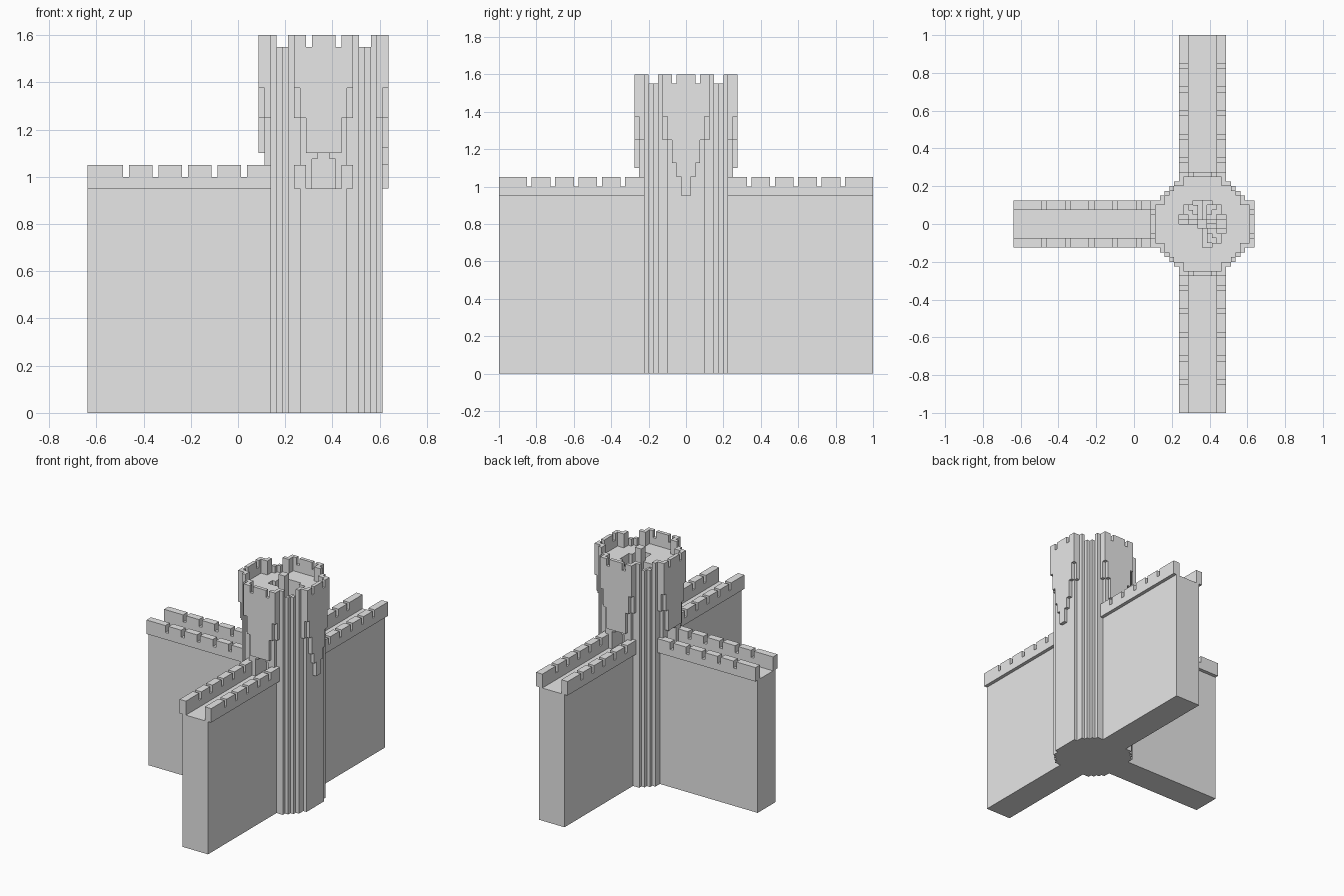
import bpy
import bmesh
import math

U = 0.025                # size of one block
CENTRE = 0.3625          # tower axis on x
SHAFT = [10, 10, 10, 10, 9, 9, 8, 7, 6, 4]       # half widths of stepped discs
CROWN = [11] * 5 + [9, 8, 7, 6, 5, 5]
CROWN_INNER = [10, 10, 10, 10, 8, 8, 7, 6, 4, 4]
WELL = [5, 5, 4, 4, 2]

if "Cube" in bpy.data.objects:
    bpy.data.objects.remove(bpy.data.objects["Cube"])

stone = bpy.data.materials.new("stone_grey")
stone.use_nodes = True
stone.diffuse_color = (0.8, 0.8, 0.8, 1)
stone.node_tree.nodes["Principled BSDF"].inputs["Base Color"].default_value = (0.8, 0.8, 0.8, 1)


def finish(bm, name):
    """Turn block units into an object standing on the tower axis."""
    bmesh.ops.recalc_face_normals(bm, faces=bm.faces)
    for v in bm.verts:
        v.co = v.co * U
        v.co.x += CENTRE
    mesh = bpy.data.meshes.new(name)
    bm.to_mesh(mesh)
    bm.free()
    mesh.materials.append(stone)
    obj = bpy.data.objects.new(name, mesh)
    bpy.context.collection.objects.link(obj)
    return obj


def add_box(bm, x, y, z, turns=0):
    """Box from three ranges, turned by quarter turns about the axis."""
    verts = bmesh.ops.create_cube(bm, size=1)["verts"]
    for v in verts:
        px, py, pz = (r[0] + (c + 0.5) * (r[1] - r[0]) for r, c in zip((x, y, z), v.co))
        for _ in range(turns):
            px, py = -py, px
        v.co = (px, py, pz)


def stepped_disc(name, half, z0, z1):
    """Prism with a blocky round outline."""
    quarter = []
    for k in range(1, len(half)):
        if half[k] != half[k - 1]:
            quarter += [(k, half[k - 1]), (k, half[k])]
    quarter.append((len(half), half[-1]))
    outline = []
    for _ in range(4):
        outline += quarter
        quarter = [(y, -x) for x, y in quarter]
    bm = bmesh.new()
    face = bm.faces.new([bm.verts.new((x, y, z0)) for x, y in outline])
    top = bmesh.ops.extrude_face_region(bm, geom=[face])["geom"]
    for v in top:
        if isinstance(v, bmesh.types.BMVert):
            v.co.z = z1
    return finish(bm, name)


def cut(target, cutter):
    """Subtract the cutter and remove it."""
    cutter.hide_render = True
    mod = target.modifiers.new("cut", 'BOOLEAN')
    mod.operation = 'DIFFERENCE'
    mod.solver = 'EXACT'
    mod.object = cutter
    bpy.context.view_layer.objects.active = target
    bpy.ops.object.modifier_apply(modifier=mod.name)
    bpy.data.objects.remove(cutter)


def box_cutter(*args):
    bm = bmesh.new()
    add_box(bm, *args)
    return finish(bm, "cutter")


# Tower shaft with a stair well and three doorways
shaft = stepped_disc("tower_shaft", SHAFT, 0, 60)
cut(shaft, stepped_disc("well_cutter", WELL, 38, 70))
WALL_TURNS = (1, 2, 3)
for t in WALL_TURNS:
    cut(shaft, box_cutter((3, 14), (-2, 2), (38, 43), t))
    cut(shaft, box_cutter((3, 14), (-1, 1), (42, 44), t))

# Crenellated crown
crown = stepped_disc("tower_parapet", CROWN, 60, 64)
cut(crown, stepped_disc("crown_cutter", CROWN_INNER, 55, 70))
for a in (-7, -3, 2, 6):
    cut(crown, box_cutter((a, a + 1), (-15, 15), (62, 70)))
    cut(crown, box_cutter((-15, 15), (a, a + 1), (62, 70)))

# Flared corbels on the four sides, pointed on the side without a wall
for t in range(4):
    bm = bmesh.new()
    add_box(bm, (8, 11), (-5, 5), (55, 60), t)
    add_box(bm, (8, 10), (-5, 5), (50, 55), t)
    add_box(bm, (10, 11), (-4, 4), (50, 55), t)
    if t in WALL_TURNS:
        add_box(bm, (10, 11), (-3, 3), (44, 50), t)
    else:
        for h, z0, z1 in ((3, 45, 50), (2, 42, 45), (1, 38, 42)):
            add_box(bm, (10, 11), (-h, h), (z0, z1), t)
    finish(bm, f"tower_corbel_{t + 1}")

# Spiral stair around a central post
bm = bmesh.new()
for i in range(-5, 5):
    for j in range(-5, 5):
        x, y = i + 0.5, j + 0.5
        k = math.floor(abs(x))
        if abs(y) > WELL[k]:
            continue
        turn = (math.degrees(math.atan2(y, x)) + 90) % 360
        if abs(x) < 1 and abs(y) < 1:
            top = 64
        elif turn > 270:
            top = 60
        else:
            top = 46 + math.floor(turn / 20)
        add_box(bm, (i, i + 1), (j, j + 1), (38, top))
finish(bm, "spiral_stair")

# Three walls with overhanging crenellated parapets
for t in WALL_TURNS:
    bm = bmesh.new()
    add_box(bm, (8, 40), (-4, 4), (0, 38), t)
    finish(bm, f"wall_{t}")
    bm = bmesh.new()
    for side in ((-5, -3), (3, 5)):
        add_box(bm, (8, 40), side, (38, 40), t)
        outer = 40
        for gap in (33, 28, 23, 18, 13):
            add_box(bm, (gap + 1, outer), side, (40, 42), t)
            outer = gap
        add_box(bm, (8, outer), side, (40, 42), t)
    finish(bm, f"wall_parapet_{t}")
